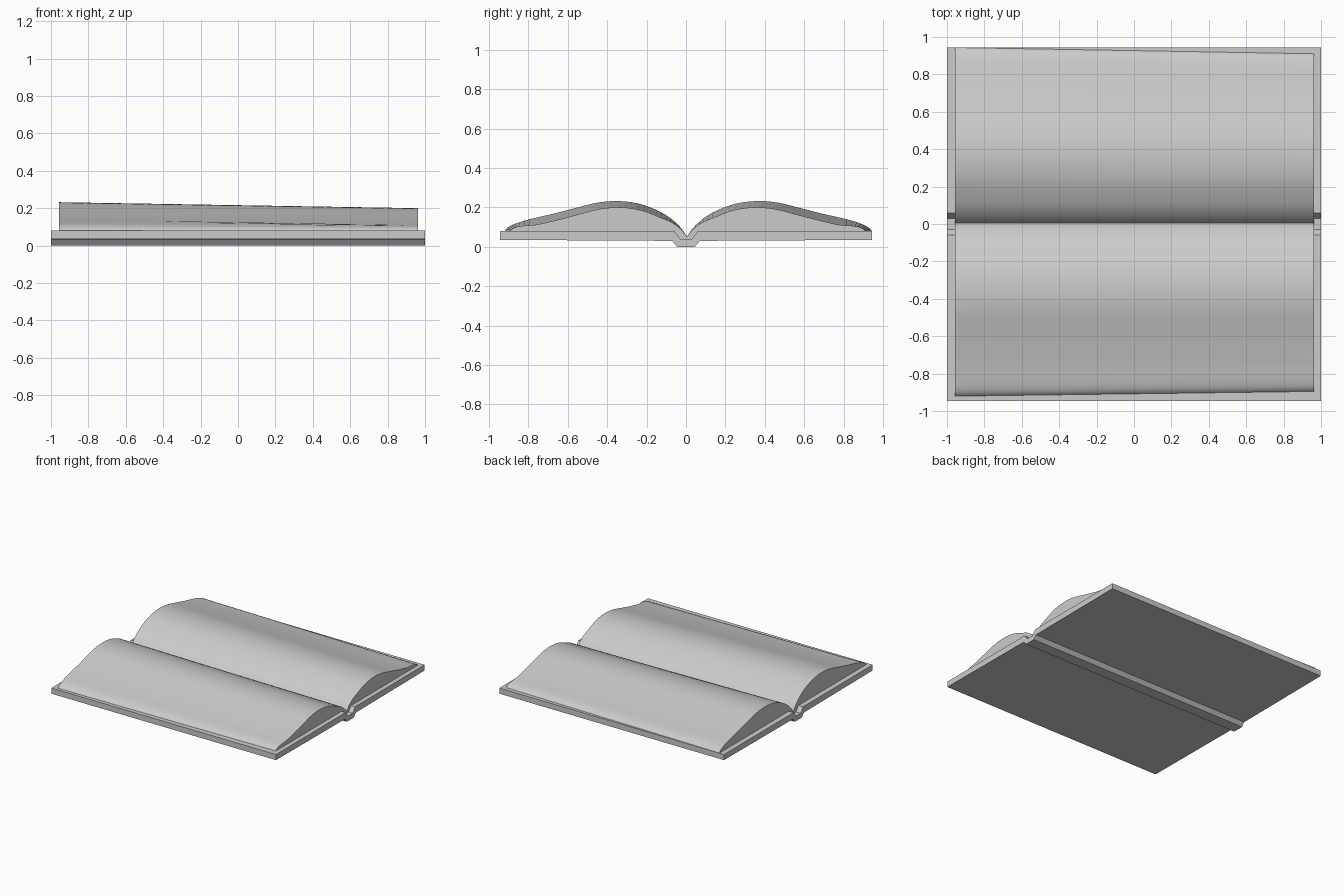
import bpy
import bmesh
from mathutils import Vector

if "Cube" in bpy.data.objects:
    bpy.data.objects.remove(bpy.data.objects["Cube"])


def loft(name, sections):
    """Solid skin through closed cross-sections with equal point counts."""
    bm = bmesh.new()
    rings = [[bm.verts.new(p) for p in s] for s in sections]
    n = len(rings[0])
    for a, b in zip(rings, rings[1:]):
        for i in range(n):
            j = (i + 1) % n
            bm.faces.new((a[i], a[j], b[j], b[i]))
    bm.faces.new(rings[0])
    bm.faces.new(rings[-1])
    bmesh.ops.recalc_face_normals(bm, faces=bm.faces)
    mesh = bpy.data.meshes.new(name)
    bm.to_mesh(mesh)
    bm.free()
    ob = bpy.data.objects.new(name, mesh)
    bpy.context.collection.objects.link(ob)
    return ob


def smooth_path(pts, steps=3):
    """Catmull-Rom curve through the points."""
    p = [Vector(q) for q in pts]
    p = [p[0]] + p + [p[-1]]
    out = []
    for a, b, c, d in zip(p, p[1:], p[2:], p[3:]):
        for k in range(steps):
            t = k / steps
            out.append(0.5 * (2 * b + (c - a) * t + (2 * a - 5 * b + 4 * c - d) * t * t
                              + (3 * b - a - 3 * c + d) * t ** 3))
    return out + [p[-1]]


# Cover: two boards joined by a lowered spine
half = [(0.03, 0.04), (0.06, 0.08), (0.945, 0.08), (0.945, 0.035), (0.07, 0.03), (0.045, 0.0)]
profile = half + [(-y, z) for y, z in reversed(half)]
loft("cover", [[(x, y, z) for y, z in profile] for x in (-1, 1)])

# Arched top of a page block: y as a fraction of the width, height above gutter
arch = [(0, 0.05), (0.03, 0.092), (0.09, 0.145), (0.17, 0.188), (0.27, 0.22), (0.38, 0.232),
        (0.49, 0.224), (0.6, 0.199), (0.73, 0.168), (0.86, 0.14), (0.94, 0.117),
        (0.98, 0.098), (1.0, 0.078)]
curve = smooth_path(arch)


def page_section(x, width, drop, side):
    pts = []
    for u, z in curve:
        fall = drop * min(1, u / 0.15) * max(0, min(1, (1 - u) / 0.15))
        pts.append((x, side * (0.005 + u * (width - 0.005)) if side > 0
                    else 0.005 - u * (width + 0.005), z - fall))
    base = [(side * (width - 0.02), 0.074), (side * 0.07, 0.074), (side * 0.03, 0.036), (0.005, 0.036)]
    return pts + [(x, y, z) for y, z in base]


# Page blocks, slightly thinner and narrower toward +x
for name, side, wide, narrow in (("pages_back", 1, 0.945, 0.912), ("pages_front", -1, 0.922, 0.897)):
    ob = loft(name, [page_section(-0.958, wide, 0.0, side), page_section(0.963, narrow, 0.032, side)])
    bpy.context.view_layer.objects.active = ob
    ob.select_set(True)
    bpy.ops.object.shade_smooth_by_angle(angle=0.6)
    ob.select_set(False)
